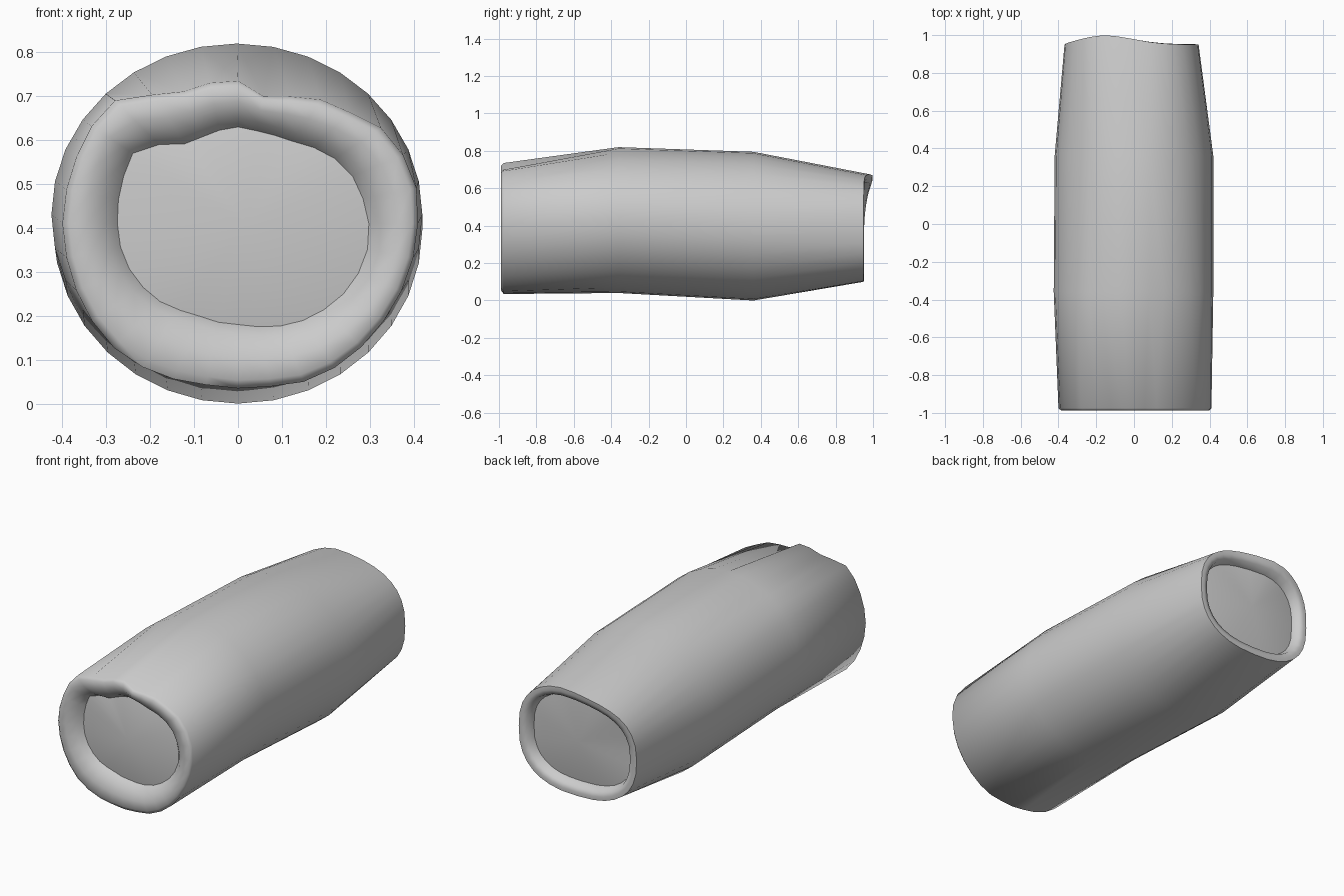
import bpy, bmesh, math

if "Cube" in bpy.data.objects:
    bpy.data.objects.remove(bpy.data.objects["Cube"])

SEG = 32
CX, CZ = 0.0, 0.41


def traced(points, grow=1.0):
    """Resample a traced (x, z) outline at even angles around the log axis."""
    polar = sorted((math.atan2(z - CZ, x - CX) % math.tau, math.hypot(x - CX, z - CZ))
                   for x, z in points)
    polar = [(polar[-1][0] - math.tau, polar[-1][1])] + polar + [(polar[0][0] + math.tau, polar[0][1])]
    out = []
    for i in range(SEG):
        a = math.tau * i / SEG
        for (a0, r0), (a1, r1) in zip(polar, polar[1:]):
            if a0 <= a <= a1:
                r = (r0 + (r1 - r0) * (a - a0) / max(a1 - a0, 1e-6)) * grow
                break
        out.append((CX + r * math.cos(a), CZ + r * math.sin(a)))
    return out


def oval(x0, x1, z0, z1, n=2.0):
    """Superellipse outline that fills the given box."""
    out = []
    for i in range(SEG):
        a = math.tau * i / SEG
        c, s = math.cos(a), math.sin(a)
        out.append(((x0 + x1) / 2 + (x1 - x0) / 2 * math.copysign(abs(c) ** (2 / n), c),
                    (z0 + z1) / 2 + (z1 - z0) / 2 * math.copysign(abs(s) ** (2 / n), s)))
    return out


def mix(a, b, t):
    return [(p[0] + (q[0] - p[0]) * t, p[1] + (q[1] - p[1]) * t) for p, q in zip(a, b)]


def back_y(x, z):
    """Uneven saw cut of the back end: longest at the top, left of centre."""
    top = max(0.0, (z - 0.42) / 0.25)
    return 0.95 + 0.05 * top * math.exp(-((x + 0.17) / 0.22) ** 2)


def loft(name, rings, front_tip=None, back_tip=None):
    """Skin a list of (outline, y or y function) rings, front to back."""
    bm = bmesh.new()
    loops = []
    for outline, y in rings:
        loops.append([bm.verts.new((x, y(x, z) if callable(y) else y, z)) for x, z in outline])
    for a, b in zip(loops, loops[1:]):
        for i in range(SEG):
            j = (i + 1) % SEG
            bm.faces.new((a[i], a[j], b[j], b[i]))
    for tip, loop in ((front_tip, loops[0]), (back_tip, loops[-1])):
        if tip:
            v = bm.verts.new(tip)
            for i in range(SEG):
                bm.faces.new((loop[i], loop[(i + 1) % SEG], v))
    bmesh.ops.recalc_face_normals(bm, faces=bm.faces)
    me = bpy.data.meshes.new(name)
    bm.to_mesh(me)
    bm.free()
    ob = bpy.data.objects.new(name, me)
    bpy.context.collection.objects.link(ob)
    bpy.ops.object.select_all(action='DESELECT')
    ob.select_set(True)
    bpy.context.view_layer.objects.active = ob
    bpy.ops.object.shade_smooth_by_angle(angle=math.radians(55))
    return ob


# Outlines of the front end: ragged bark edge and the core inside it
front_edge = traced([
    (0.41, 0.41), (0.405, 0.50), (0.38, 0.56), (0.33, 0.625), (0.25, 0.665), (0.16, 0.70),
    (0.07, 0.69), (0.0, 0.735), (-0.08, 0.727), (-0.16, 0.692), (-0.23, 0.71), (-0.30, 0.68),
    (-0.35, 0.60), (-0.385, 0.51), (-0.40, 0.42), (-0.385, 0.31), (-0.34, 0.20), (-0.27, 0.115),
    (-0.16, 0.06), (-0.06, 0.042), (0.08, 0.04), (0.17, 0.055), (0.26, 0.11), (0.34, 0.20),
    (0.39, 0.30)])
core_pts = [
    (0.30, 0.39), (0.29, 0.45), (0.25, 0.535), (0.13, 0.595), (0.06, 0.615), (0.0, 0.63),
    (-0.11, 0.59), (-0.18, 0.59), (-0.24, 0.57), (-0.265, 0.50), (-0.275, 0.42), (-0.26, 0.33),
    (-0.19, 0.24), (-0.10, 0.205), (0.0, 0.18), (0.05, 0.175), (0.15, 0.19), (0.25, 0.26),
    (0.29, 0.33)]
front_core = traced(core_pts)
front_lip = traced(core_pts, 1.09)

# Outlines of the body and the squarer back end
front_belly = oval(-0.425, 0.42, 0.04, 0.82)
back_belly = oval(-0.42, 0.42, 0.0, 0.795)
back_edge = oval(-0.368, 0.342, 0.10, 0.675, 2.5)
back_lip = oval(-0.31, 0.285, 0.16, 0.615, 2.6)

# Bark: outside wall with both rims rolled inwards
loft("bark", [
    (front_core, -0.935),
    (front_lip, -0.965),
    (mix(front_lip, front_edge, 0.45), -0.988),
    (mix(front_lip, front_edge, 0.85), -0.988),
    (front_edge, -0.975),
    (front_belly, -0.36),
    (back_belly, 0.36),
    (back_edge, back_y),
    (mix(back_edge, back_lip, 0.35), lambda x, z: back_y(x, z) + 0.002),
    (mix(back_edge, back_lip, 0.75), lambda x, z: back_y(x, z) - 0.006),
    (back_lip, lambda x, z: back_y(x, z) - 0.05),
])

# Core: shallow domes closing each end inside the bark
loft("front_core", [(front_core, -0.935)], front_tip=(0.02, -0.975, 0.41))
loft("back_core", [(back_lip, lambda x, z: back_y(x, z) - 0.05)],
     back_tip=(-0.01, 0.94, 0.39))
